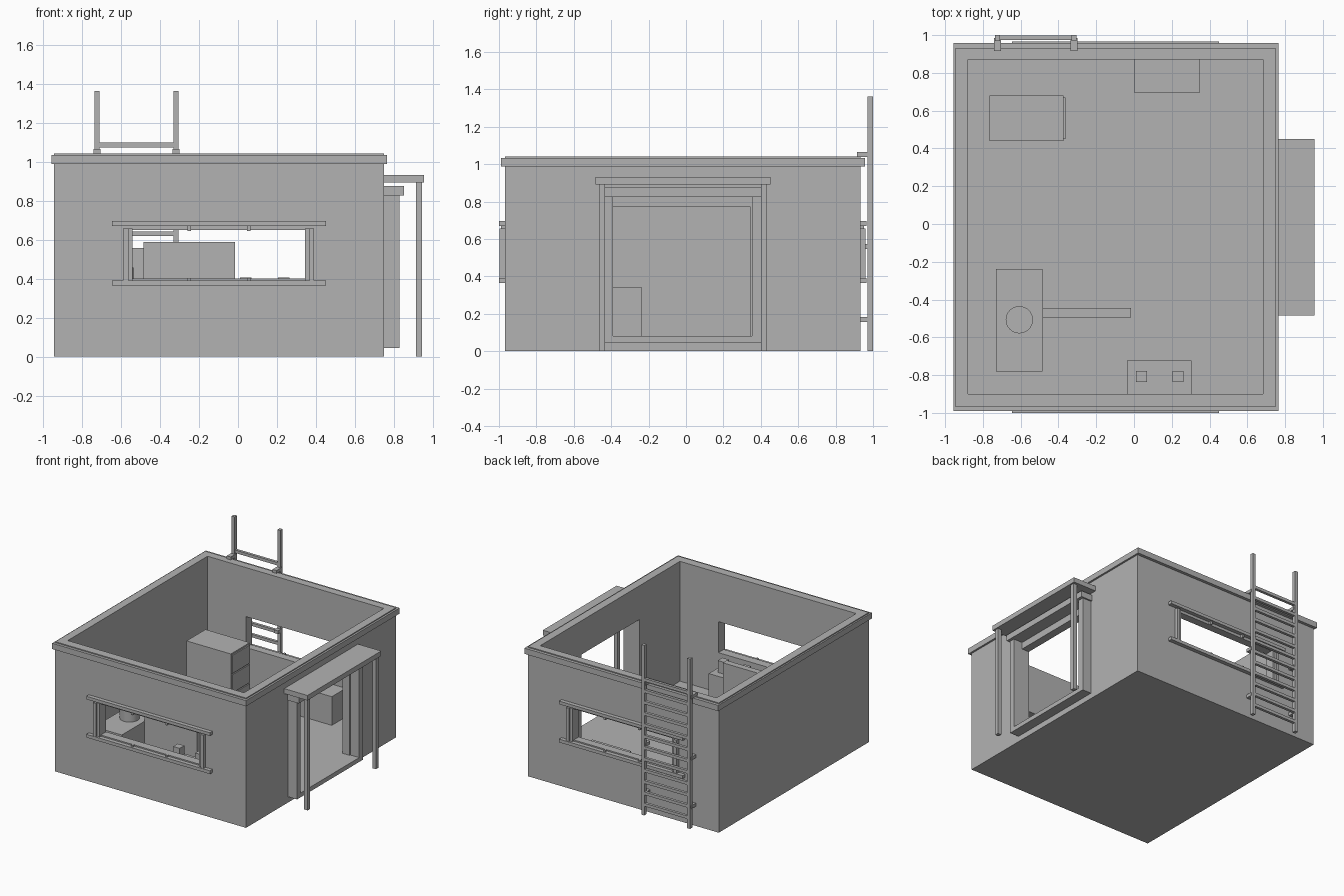
import bpy
import bmesh
from mathutils import Vector

old = bpy.data.objects.get("Cube")
if old:
    bpy.data.objects.remove(old, do_unlink=True)

GREY = (0.45, 0.45, 0.45, 1.0)
mat = bpy.data.materials.new("plain_grey")
mat.use_nodes = True
mat.diffuse_color = GREY
mat.node_tree.nodes["Principled BSDF"].inputs["Base Color"].default_value = GREY


def finish(name, bm):
    mesh = bpy.data.meshes.new(name)
    bm.to_mesh(mesh)
    bm.free()
    mesh.materials.append(mat)
    ob = bpy.data.objects.new(name, mesh)
    bpy.context.scene.collection.objects.link(ob)
    return ob


def box(name, x, y, z):
    """Box from (min, max) ranges on each axis."""
    bm = bmesh.new()
    bmesh.ops.create_cube(bm, size=1)
    for v in bm.verts:
        v.co = Vector([r[0] if c < 0 else r[1] for c, r in zip(v.co, (x, y, z))])
    return finish(name, bm)


def cut(ob, *ranges):
    """Subtract a box and remove the cutter."""
    cutter = box("cutter", *ranges)
    cutter.hide_render = True
    mod = ob.modifiers.new("cut", "BOOLEAN")
    mod.operation, mod.solver, mod.object = "DIFFERENCE", "EXACT", cutter
    bpy.context.view_layer.objects.active = ob
    bpy.ops.object.modifier_apply(modifier=mod.name)
    bpy.data.objects.remove(cutter, do_unlink=True)


# Outer faces and inner faces of the shell
X, Y = (-0.944, 0.749), (-0.968, 0.933)
IN_X, IN_Y = (-0.88, 0.684), (-0.90, 0.87)
FLOOR = 0.08
WIN_X, WIN_Z = (-0.54, 0.343), (0.40, 0.648)

# Walls and floor, open at the top
walls = box("walls", X, Y, (0, 1.041))
cut(walls, IN_X, IN_Y, (FLOOR, 1.2))
cut(walls, WIN_X, (-1.2, -0.8), WIN_Z)
cut(walls, WIN_X, (0.8, 1.2), WIN_Z)
cut(walls, (0.6, 0.9), (-0.39, 0.345), (FLOOR, 0.77))

# Band around the wall top
rim = box("rim_band", (-0.956, 0.764), (-0.99, 0.957), (0.987, 1.033))
cut(rim, (X[0] + 0.004, X[1] - 0.004), (Y[0] + 0.004, Y[1] - 0.004), (0.9, 1.2))

# Window frames, front and back
for side, face, out in (("front", Y[0], -1), ("back", Y[1], 1)):
    def depth(d):
        return tuple(sorted((face, face + out * d)))
    for label, z in (("top", (0.67, 0.695)), ("bottom", (0.364, 0.39))):
        box(f"{side}_window_{label}_rail", (-0.646, 0.451), depth(0.032), z)
    for label, outer, step, inner in (("right", -0.59, -0.563, WIN_X[0]),
                                      ("left", 0.39, 0.366, WIN_X[1])):
        box(f"{side}_window_{label}_post", sorted((outer, step)), depth(0.028), (0.39, 0.657))
        box(f"{side}_window_{label}_jamb", sorted((step, inner)), depth(0.014), (0.39, 0.657))
    for i, x in enumerate((-0.25, 0.055)):
        for label, z in (("top", (0.645, 0.67)), ("bottom", (0.385, 0.403))):
            box(f"{side}_window_{label}_clip_{i + 1}", (x - 0.008, x + 0.008), depth(0.02), z)

# Doorway frame
FRAME_X = (X[1], 0.828)
box("door_right_jamb", FRAME_X, (-0.433, -0.39), (0.045, 0.825))
box("door_left_jamb", FRAME_X, (0.353, 0.40), (0.045, 0.825))
box("door_sill", FRAME_X, (-0.39, 0.353), (0.045, FLOOR))
box("door_lintel", (X[1], 0.851), (-0.445, 0.412), (0.825, 0.874))

# Porch roof on two posts
box("porch_roof", (X[1], 0.955), (-0.484, 0.451), (0.892, 0.932))
box("porch_right_post", (0.912, 0.944), (-0.465, -0.433), (0, 0.892))
box("porch_left_post", (0.912, 0.944), (0.40, 0.432), (0, 0.892))

# Ladder on the back wall
LADDER_X = (-0.723, -0.317)
for label, x in zip(("right", "left"), LADDER_X):
    box(f"ladder_{label}_rail", (x - 0.013, x + 0.013), (0.97, 1.0), (0, 1.363))
    for i, (z, start) in enumerate(((0.17, Y[1]), (0.56, Y[1]), (1.051, 0.915))):
        box(f"ladder_{label}_bracket_{i + 1}", (x - 0.018, x + 0.018),
            (start, 0.985), (z - 0.013, z + 0.013))
for i in range(12):
    z = 1.085 - 0.091 * i
    box(f"ladder_rung_{i + 1}", LADDER_X, (0.975, 0.997), (z - 0.012, z + 0.012))

# Drawer cabinet
box("cabinet", (-0.765, -0.372), (0.44, 0.68), (FLOOR, 0.557))
for i in range(3):
    z = 0.09 + 0.155 * i
    box(f"cabinet_drawer_{i + 1}", (-0.372, -0.362), (0.45, 0.67), (z, z + 0.145))

# Counter with round drum, and the partition beside it
box("counter", (-0.73, -0.485), (-0.78, -0.237), (FLOOR, 0.343))
bm = bmesh.new()
bmesh.ops.create_cone(bm, cap_ends=True, segments=32, radius1=0.072, radius2=0.072, depth=0.115)
drum = finish("drum", bm)
drum.location = (-0.607, -0.507, 0.4)
for p in drum.data.polygons:
    p.use_smooth = len(p.vertices) == 4
box("partition", (-0.485, -0.015), (-0.495, -0.445), (FLOOR, 0.588))

# Low chests by the front and back walls
box("back_chest", (0.003, 0.347), (0.693, IN_Y[1]), (FLOOR, 0.31))
box("front_chest", (-0.038, 0.305), (IN_Y[0], -0.723), (FLOOR, 0.31))
for i, x in enumerate((0.01, 0.205)):
    box(f"small_block_{i + 1}", (x, x + 0.058), (-0.836, -0.778), (0.31, 0.405))
